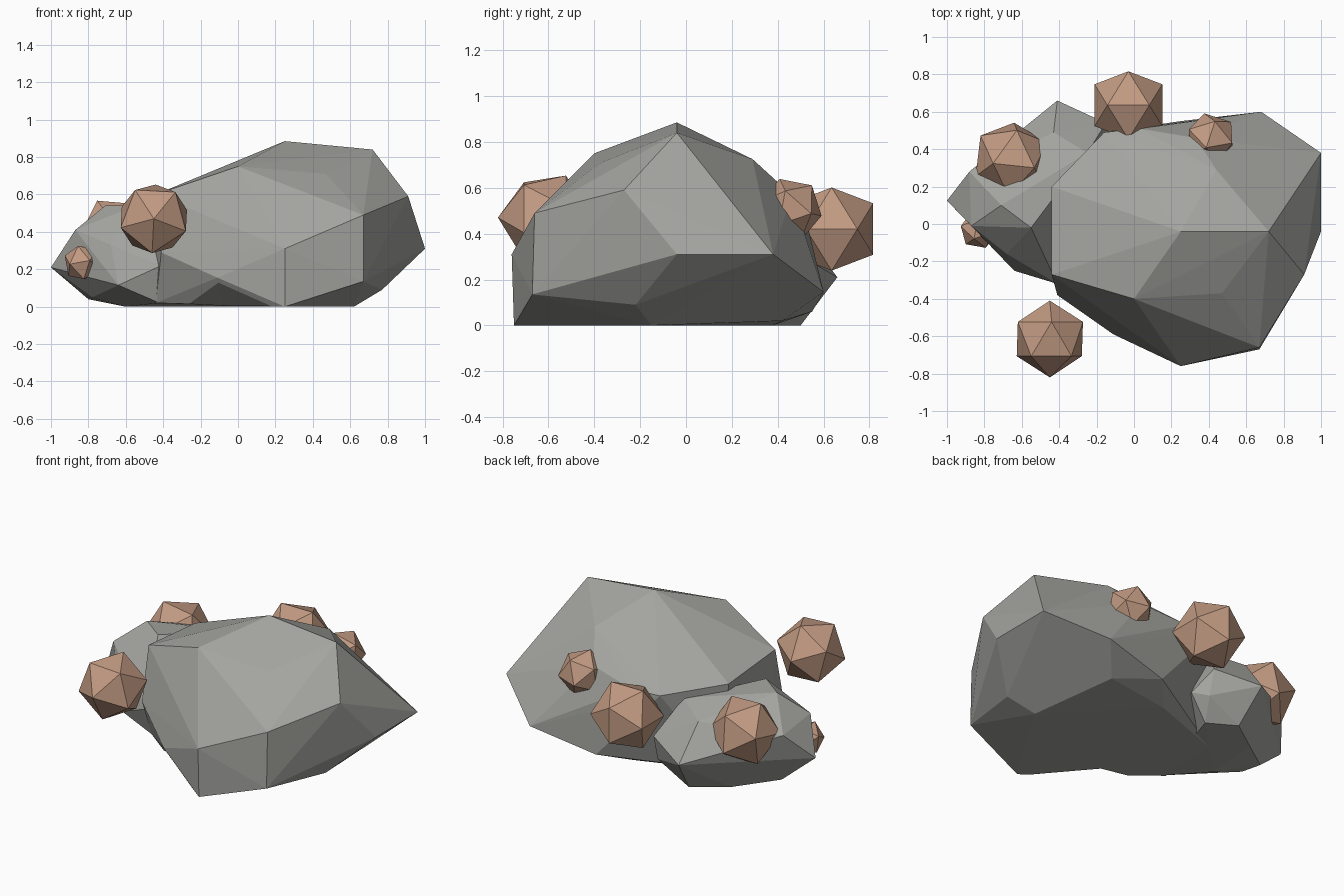
import bpy
import bmesh
import math
from mathutils import Vector, Euler


def material(name, rgb):
    m = bpy.data.materials.new(name)
    m.diffuse_color = (*rgb, 1.0)
    return m


STONE = material("grey_stone", (0.37, 0.37, 0.35))
ORE = material("copper_brown", (0.54, 0.325, 0.225))


def hull(name, points, mat):
    """Faceted solid wrapped around its corner points."""
    bm = bmesh.new()
    for p in points:
        bm.verts.new(p)
    bmesh.ops.convex_hull(bm, input=list(bm.verts))
    loose = [v for v in bm.verts if not v.link_faces]
    bmesh.ops.delete(bm, geom=loose, context='VERTS')
    bmesh.ops.recalc_face_normals(bm, faces=bm.faces)
    mesh = bpy.data.meshes.new(name)
    bm.to_mesh(mesh)
    bm.free()
    mesh.materials.append(mat)
    ob = bpy.data.objects.new(name, mesh)
    bpy.context.collection.objects.link(ob)
    return ob


def nugget(name, centre, radius, turn=(0, 0, 0)):
    """Twenty-sided ore lump, resting on an edge before it is turned."""
    phi = (1 + math.sqrt(5)) / 2
    rot = Euler([math.radians(a) for a in turn]).to_matrix()
    points = []
    for a in (-1, 1):
        for b in (-phi, phi):
            for p in ((a, 0, b), (b, a, 0), (0, b, a)):
                points.append(Vector(centre) + rot @ Vector(p).normalized() * radius)
    return hull(name, points, ORE)


# Large boulder: crown, shoulders, flanks, base
large = hull("large_boulder", [
    (0.25, -0.04, 0.885), (0.72, -0.04, 0.84), (0.00, -0.40, 0.75),
    (0.47, -0.37, 0.71), (0.44, 0.29, 0.725),
    (-0.44, -0.27, 0.60), (-0.44, 0.20, 0.56), (-0.16, 0.49, 0.52),
    (0.03, 0.51, 0.52), (0.33, 0.46, 0.57),
    (0.91, -0.27, 0.59), (0.67, -0.66, 0.49), (0.25, -0.76, 0.31),
    (1.00, -0.04, 0.31), (1.00, 0.38, 0.31), (-0.07, -0.51, 0.45),
    (-0.41, -0.38, 0.29), (-0.11, -0.59, 0.155), (0.67, -0.67, 0.135),
    (0.77, -0.22, 0.09), (0.68, 0.60, 0.145), (0.25, 0.55, 0.06),
    (0.25, -0.75, 0.0), (0.62, -0.15, 0.0), (0.52, 0.42, 0.02),
    (0.10, 0.38, 0.0), (-0.40, 0.20, 0.0), (-0.44, -0.24, 0.02),
], STONE)

# Undercut along the front foot of the large boulder
cutter = hull("undercut_cutter", [
    (-0.50, -0.25, -0.05), (-0.44, -0.34, 0.02), (0.25, -0.76, -0.01),
    (-0.11, -0.62, 0.16), (-0.08, -0.36, -0.02), (-0.10, -0.90, -0.05),
], STONE)
cutter.hide_render = True
cutter.hide_viewport = True
cut = large.modifiers.new("undercut", 'BOOLEAN')
cut.operation = 'DIFFERENCE'
cut.solver = 'EXACT'
cut.object = cutter

# Small boulder leaning on the left
hull("small_boulder", [
    (-0.55, -0.02, 0.54), (-0.71, 0.10, 0.54), (-0.43, 0.49, 0.43),
    (-0.25, 0.38, 0.49), (-0.87, -0.01, 0.41), (-0.88, 0.28, 0.38),
    (-1.00, 0.125, 0.21), (-0.41, 0.66, 0.21), (-0.15, 0.54, 0.28),
    (-0.15, 0.50, 0.12), (-0.08, 0.42, 0.15), (-0.68, -0.16, 0.33),
    (-0.64, -0.25, 0.115), (-0.41, -0.32, 0.22),
    (-0.80, 0.18, 0.04), (-0.78, 0.04, 0.05), (-0.60, 0.00, 0.0),
    (-0.57, 0.36, 0.0), (-0.37, 0.50, 0.0), (-0.20, 0.40, 0.0),
    (-0.42, -0.25, 0.02),
], STONE)

# Ore nuggets
nugget("back_nugget", (-0.03, 0.635, 0.42), 0.213)
nugget("front_nugget", (-0.45, -0.615, 0.47), 0.205, (31.7, 3, 0))
nugget("left_nugget", (-0.655, 0.345, 0.38), 0.212, (10, 5, -6))
nugget("upper_nugget", (0.41, 0.455, 0.505), 0.143, (20, 20, 10))
nugget("lower_nugget", (-0.83, -0.03, 0.235), 0.105, (25, 10, 20))
